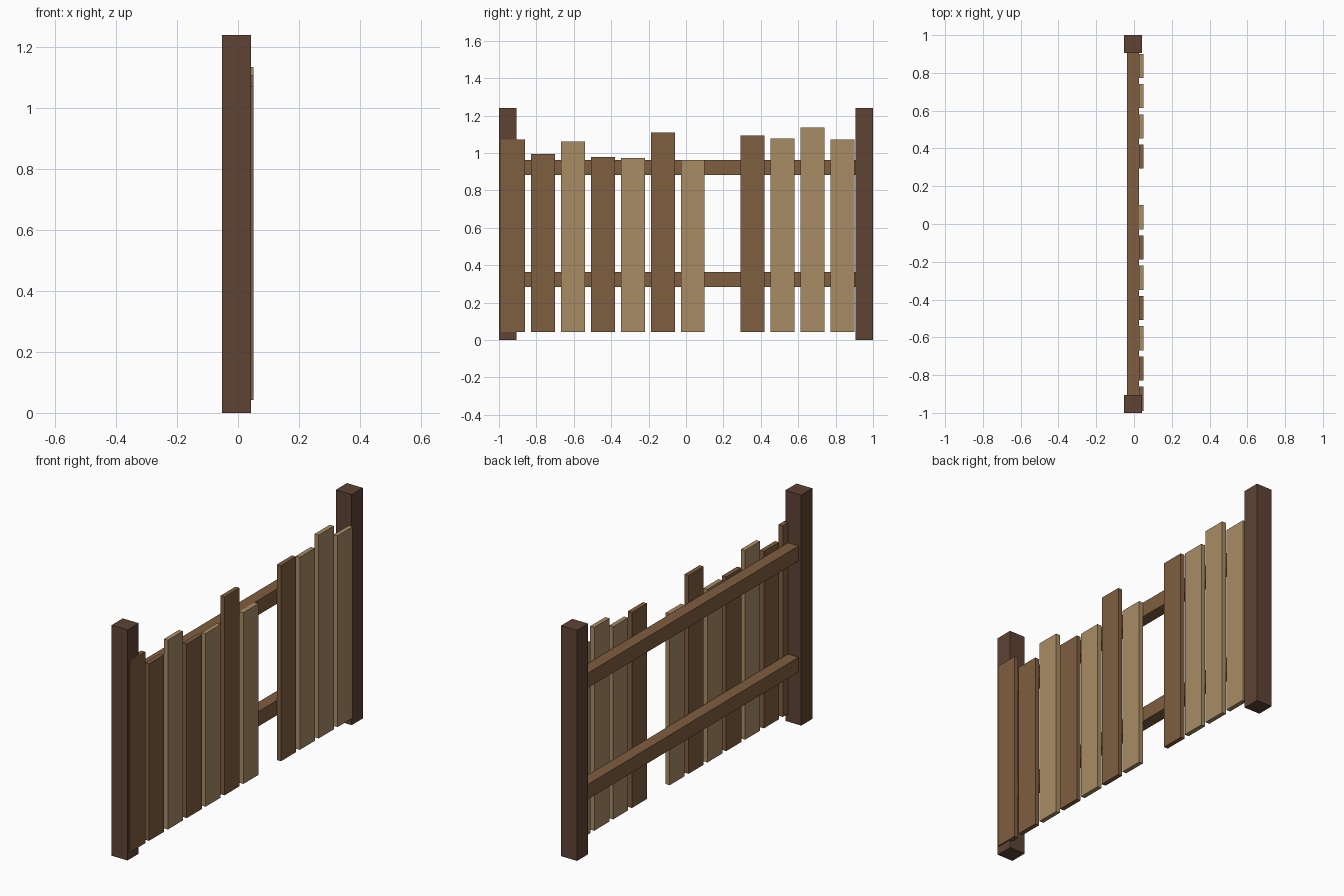
import bpy

if "Cube" in bpy.data.objects:
    bpy.data.objects.remove(bpy.data.objects["Cube"])


def material(name, rgb):
    m = bpy.data.materials.new(name)
    m.diffuse_color = (*rgb, 1.0)
    m.use_nodes = True
    m.node_tree.nodes["Principled BSDF"].inputs["Base Color"].default_value = m.diffuse_color
    return m


DARK = material("dark_brown_wood", (0.112, 0.056, 0.035))
BROWN = material("mid_brown_wood", (0.216, 0.112, 0.052))
TAN = material("weathered_tan_wood", (0.392, 0.264, 0.130))


def box(name, x, y, z, mat):
    """Box from (min, max) ranges on each axis."""
    bpy.ops.mesh.primitive_cube_add(size=1)
    ob = bpy.context.object
    ob.name = name
    for v in ob.data.vertices:
        v.co = [(r[0] + r[1]) / 2 + c * (r[1] - r[0])
                for r, c in zip((x, y, z), v.co)]
    ob.data.materials.append(mat)
    return ob


# End posts
box("post_left", (-0.052, 0.043), (-1.0, -0.905), (0, 1.24), DARK)
box("post_right", (-0.052, 0.043), (0.905, 1.0), (0, 1.24), DARK)

# Horizontal rails, running through the posts
for name, z in (("lower_rail", 0.323), ("upper_rail", 0.922)):
    box(name, (-0.036, 0.027), (-0.998, 0.998), (z - 0.04, z + 0.04), BROWN)

# Pickets: top height and colour, with one board missing
pickets = [(1.071, BROWN), (0.994, BROWN), (1.060, TAN), (0.979, BROWN),
           (0.973, TAN), (1.109, BROWN), (0.963, TAN), None,
           (1.094, BROWN), (1.078, TAN), (1.136, TAN), (1.071, TAN)]
for i, p in enumerate(pickets):
    if p:
        y = -0.925 + i * 0.1602
        box(f"picket_{i + 1}", (0.027, 0.051), (y - 0.064, y + 0.064),
            (0.042, p[0]), p[1])
